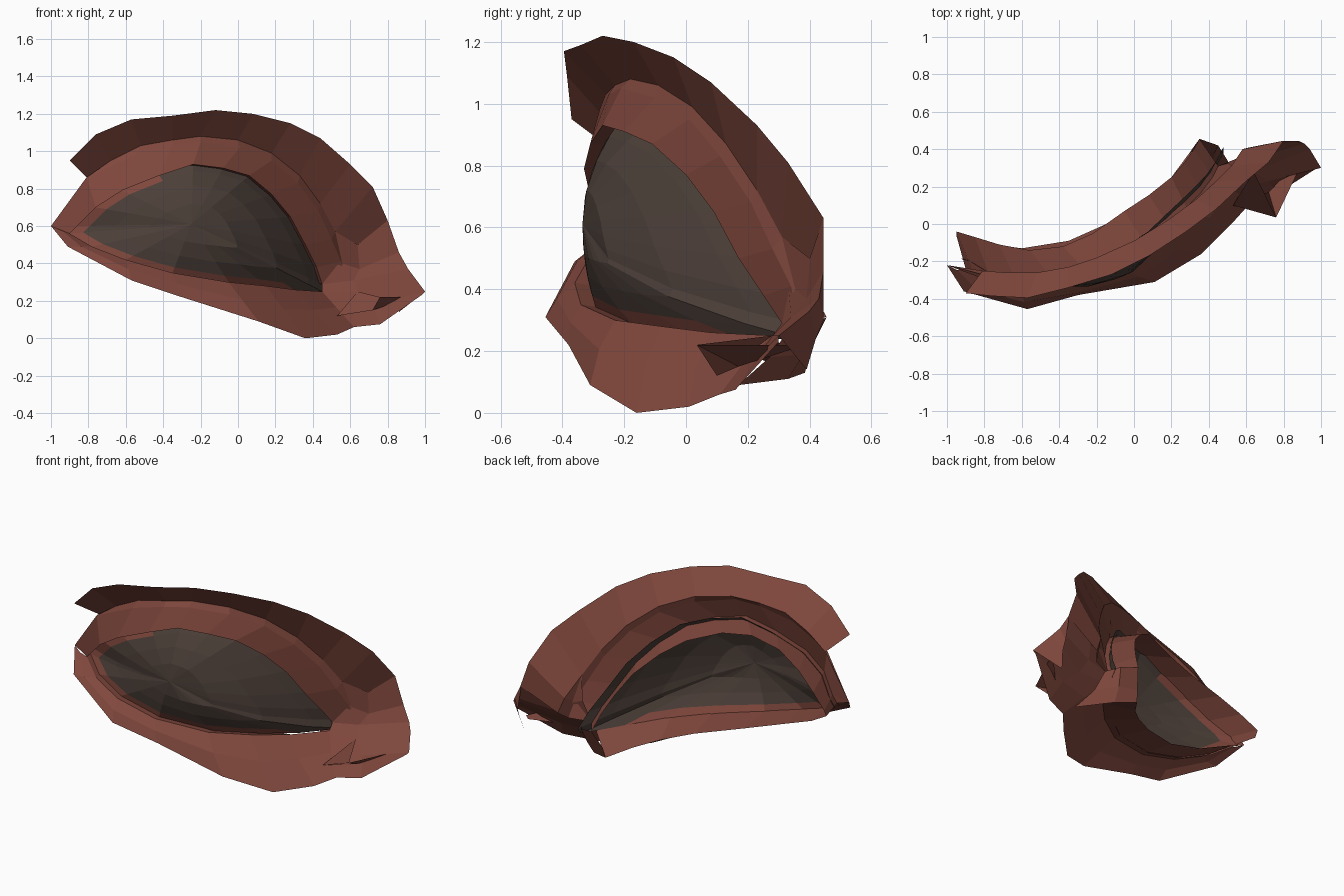
import bpy
from mathutils import Vector


def material(name, colour):
    m = bpy.data.materials.new(name)
    m.diffuse_color = (*colour, 1)
    return m


SKIN = material("red brown skin", (0.215, 0.064, 0.046))
DARK = material("dark grey eye", (0.072, 0.050, 0.040))


def make(name, verts, faces, mats):
    me = bpy.data.meshes.new(name)
    me.from_pydata([tuple(v) for v in verts], [], faces)
    for m in mats:
        me.materials.append(m)
    me.update()
    ob = bpy.data.objects.new(name, me)
    bpy.context.collection.objects.link(ob)
    return ob


def sheet(name, rows):
    """Loft a folded sheet through rows of points, listed top to bottom."""
    n = len(rows[0])
    verts = [p for r in rows for p in r]
    faces = []
    for i in range(len(rows) - 1):
        for j in range(n - 1):
            a, b = i * n + j, (i + 1) * n + j
            faces.append((a, b, b + 1, a + 1))
    return make(name, verts, faces, [SKIN])


def blend(rows_a, rows_b, t, shift=(0, 0, 0)):
    return [Vector(a).lerp(Vector(b), t) + Vector(shift) for a, b in zip(rows_a, rows_b)]


# Upper lid curves, running from the left corner to the right corner
brow_rim = [(-.90, -.37, .95), (-.76, -.385, 1.09), (-.57, -.395, 1.17), (-.35, -.34, 1.19),
            (-.12, -.27, 1.22), (.08, -.17, 1.20), (.28, -.04, 1.15), (.44, .08, 1.07),
            (.60, .23, .93), (.72, .33, .81), (.80, .445, .63), (.86, .445, .46)]
crease = [(-.81, -.25, .86), (-.68, -.26, .95), (-.52, -.26, 1.03), (-.35, -.23, 1.06),
          (-.20, -.18, 1.08), (.00, -.09, 1.06), (.18, .02, .99), (.33, .13, .87),
          (.44, .23, .72), (.52, .31, .57), (.58, .40, .44), (.62, .41, .34)]
fold = [(-1.0, -.22, .60), (-.81, -.27, .86), (-.55, -.28, .98), (-.35, -.25, 1.03),
        (-.20, -.21, 1.05), (.01, -.10, 1.02), (.18, .01, .95), (.32, .11, .83),
        (.43, .21, .68), (.50, .28, .53), (.55, .34, .41), (.58, .36, .30)]
upper_edge = [(-.86, -.25, .60), (-.76, -.31, .70), (-.62, -.33, .79), (-.42, -.31, .87),
              (-.24, -.27, .93), (-.08, -.20, .91), (.06, -.11, .87), (.18, .00, .77),
              (.28, .09, .65), (.36, .17, .50), (.42, .25, .38), (.45, .31, .29)]
upper_back = [(-.95, -.04, .60), (-.85, -.07, .68), (-.72, -.11, .77), (-.56, -.14, .85),
              (-.38, -.12, .90), (-.22, -.05, .90), (-.05, .07, .85), (.08, .155, .76),
              (.20, .25, .64), (.27, .33, .52), (.32, .40, .41), (.35, .455, .31)]
sheet("upper_brow_fold", [brow_rim, crease])
sheet("upper_lid", [crease, fold, upper_edge])
sheet("upper_lid_inner", [upper_edge, upper_back])

# Lower lid curves, same direction
lower_edge = [(-.90, -.24, .56), (-.78, -.32, .49), (-.60, -.36, .42), (-.35, -.34, .35),
              (-.05, -.23, .30), (.15, -.08, .28), (.30, .08, .26), (.45, .28, .25)]
lower_rim = [(-1.0, -.22, .60), (-.91, -.36, .49), (-.57, -.455, .31), (-.30, -.38, .22),
             (.11, -.31, .09), (.36, -.16, .0), (.53, .01, .02), (.62, .11, .06)]
lower_back = [(-.95, -.06, .56), (-.82, -.10, .48), (-.60, -.13, .39), (-.35, -.09, .31),
              (-.08, .03, .25), (.08, .14, .21), (.20, .25, .17), (.30, .385, .13)]
lower_mid = blend(lower_edge, lower_rim, .45, (0, -.015, 0))
sheet("lower_lid", [lower_edge, lower_mid, lower_rim])
sheet("lower_lid_inner", [lower_back, lower_edge])

# Right corner: folded skin joining both lids
sheet("corner_skin", [
    [(.52, .31, .57), (.64, .40, .50), (.80, .445, .63)],
    [(.50, .33, .42), (.65, .39, .37), (.86, .445, .46)],
    [(.45, .31, .29), (.62, .34, .31), (.91, .43, .37)],
    [(.45, .28, .25), (.64, .28, .25), (.94, .40, .33)],
    [lower_mid[-1], (.72, .23, .18), (1.0, .30, .25)],
    [lower_rim[-1], (.76, .16, .075), (.98, .30, .23)]])
sheet("corner_flap", [
    [(.64, .28, .25), (.76, .035, .22), (.90, .33, .22)],
    [(.53, .10, .12), (.72, .17, .15), (.88, .34, .205)]])
# Tucked pocket behind the right corner
sheet("corner_pocket", [
    [(.35, .455, .31), (.45, .42, .29), (.50, .34, .28)],
    [(.31, .40, .20), (.43, .38, .19), (.52, .27, .18)],
    [(.30, .385, .13), (.42, .33, .11), (.58, .17, .09)]])
sheet("corner_outer_fold", [
    [(.86, .445, .46), (.91, .43, .37), (.94, .40, .33), (1.0, .30, .25)],
    [(.86, .445, .42), (.88, .445, .30), (.88, .42, .24), (.86, .39, .14)]])
# Left corner tuck joining the lids
sheet("left_corner", [
    [(-1.0, -.22, .60), (-.86, -.25, .60), (-.95, -.04, .60)],
    [(-1.0, -.22, .60), (-.90, -.24, .56), (-.95, -.06, .56)]])

# Eye: rounded shell swelling forward inside the opening, with a red waterline
loop = upper_edge + lower_edge[::-1]
c = Vector((-.25, -.335, .61))
n = len(loop)
verts, faces, slots = [c], [], []
levels = (.35, .65, .89, 1.04)
for t in levels:
    for p in loop:
        d = Vector(p) + Vector((0, .045, 0)) - c
        verts.append(c + Vector((d.x * t, d.y * t ** 2, d.z * t)))
for j in range(n):
    k = (j + 1) % n
    faces.append((0, 1 + k, 1 + j))
    slots.append(0)
    for i in range(len(levels) - 1):
        a, b = 1 + i * n, 1 + (i + 1) * n
        faces.append((a + j, a + k, b + k, b + j))
        lower_or_left = j >= 13 or j < 3
        slots.append(1 if i == len(levels) - 2 and lower_or_left else 0)
eye = make("eye_shell", verts, faces, [DARK, SKIN])
eye.data.polygons.foreach_set("material_index", slots)
